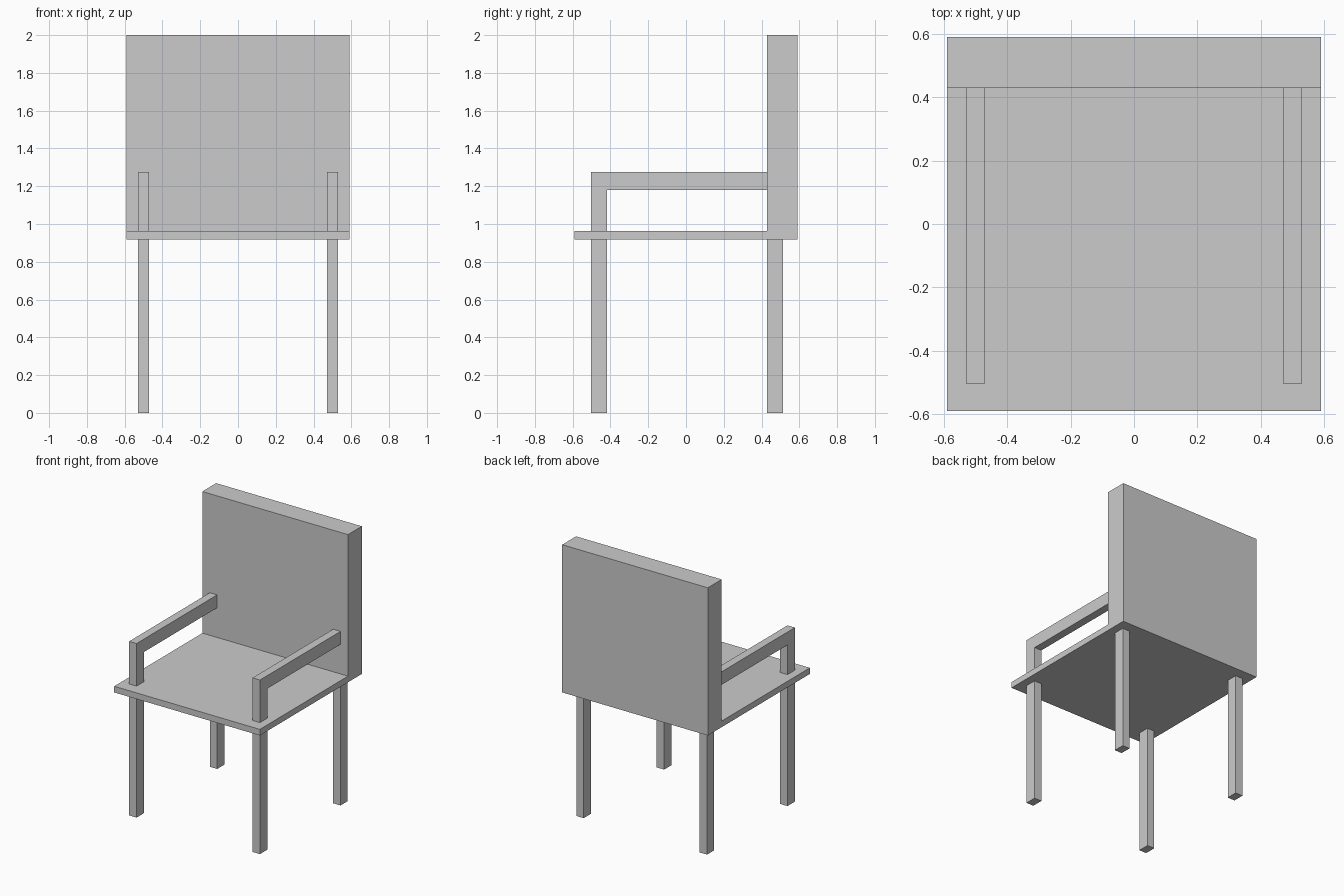
import bpy
import bmesh

if "Cube" in bpy.data.objects:
    bpy.data.objects.remove(bpy.data.objects["Cube"])


def extrude_profile(name, profile, x0, x1):
    """Solid from a (y, z) outline swept along x."""
    bm = bmesh.new()
    face = bm.faces.new([bm.verts.new((x0, y, z)) for y, z in profile])
    result = bmesh.ops.extrude_face_region(bm, geom=[face])
    moved = [g for g in result["geom"] if isinstance(g, bmesh.types.BMVert)]
    bmesh.ops.translate(bm, verts=moved, vec=(x1 - x0, 0, 0))
    bmesh.ops.recalc_face_normals(bm, faces=bm.faces)
    mesh = bpy.data.meshes.new(name)
    bm.to_mesh(mesh)
    bm.free()
    obj = bpy.data.objects.new(name, mesh)
    bpy.context.collection.objects.link(obj)
    return obj


def rect(y0, y1, z0, z1):
    return [(y0, z0), (y1, z0), (y1, z1), (y0, z1)]


HALF = 0.59
SEAT_BOTTOM, SEAT_TOP = 0.918, 0.963
BACK_FRONT = 0.43
ARM_BOTTOM, ARM_TOP = 1.18, 1.275
FRONT, FRONT_INNER = -0.503, -0.418

# Seat and backrest: one L-shaped slab
extrude_profile("seat_and_backrest", [
    (-HALF, SEAT_BOTTOM), (HALF, SEAT_BOTTOM), (HALF, 2.0),
    (BACK_FRONT, 2.0), (BACK_FRONT, SEAT_TOP), (-HALF, SEAT_TOP),
], -HALF, HALF)

for side, x in (("left", -0.5), ("right", 0.5)):
    x0, x1 = x - 0.03, x + 0.03
    # Legs
    extrude_profile(f"front_leg_{side}", rect(FRONT, FRONT_INNER, 0, SEAT_BOTTOM), x0, x1)
    extrude_profile(f"back_leg_{side}", rect(BACK_FRONT, 0.513, 0, SEAT_BOTTOM), x0, x1)
    # Armrest: post and rail bent into one piece
    extrude_profile(f"armrest_{side}", [
        (FRONT, SEAT_TOP), (FRONT_INNER, SEAT_TOP), (FRONT_INNER, ARM_BOTTOM),
        (BACK_FRONT, ARM_BOTTOM), (BACK_FRONT, ARM_TOP), (FRONT, ARM_TOP),
    ], x0, x1)
